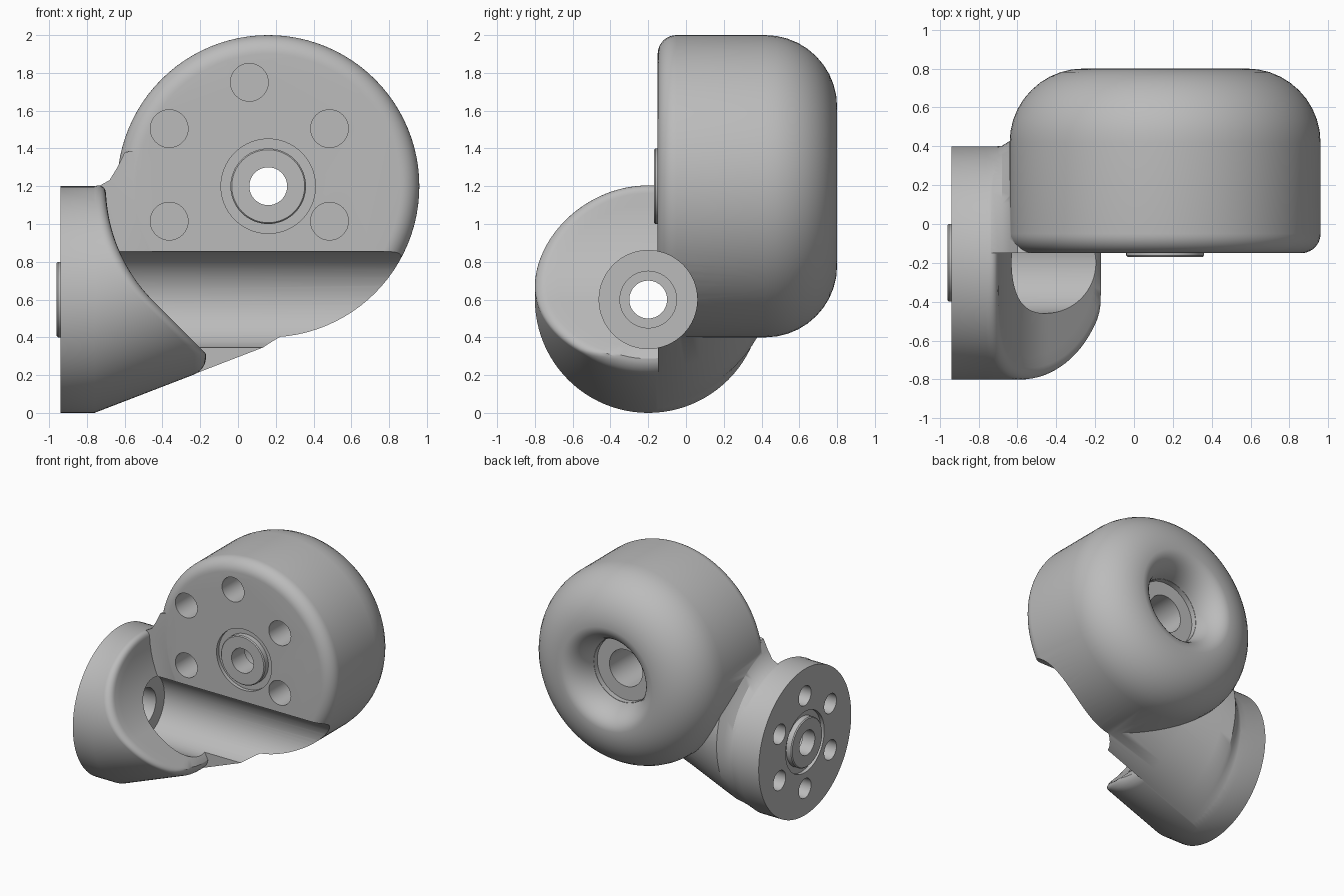
import bpy, bmesh, math

if "Cube" in bpy.data.objects:
    bpy.data.objects.remove(bpy.data.objects["Cube"], do_unlink=True)

metal = bpy.data.materials.new("plain_grey")
metal.use_nodes = True
grey = (0.5, 0.5, 0.5, 1)
metal.diffuse_color = grey
metal.node_tree.nodes["Principled BSDF"].inputs["Base Color"].default_value = grey


def circle(axis, u, v, r, w, n=96):
    """Ring of points around an x or y axis; w is the position along it."""
    pts = []
    for i in range(n):
        a = 2 * math.pi * i / n
        p, q = u + r * math.cos(a), v + r * math.sin(a)
        pts.append((w, p, q) if axis == "x" else (p, w, q))
    return pts


def loft(name, strips, closed=False):
    """Skin each row of matching rings, capped unless the row is closed."""
    bm = bmesh.new()
    for rings in strips:
        vs = [[bm.verts.new(p) for p in ring] for ring in rings]
        n = len(vs[0])
        pairs = list(zip(vs, vs[1:])) + ([(vs[-1], vs[0])] if closed else [])
        for a, b in pairs:
            for i in range(n):
                j = (i + 1) % n
                bm.faces.new((a[i], a[j], b[j], b[i]))
        if not closed:
            bm.faces.new(vs[0])
            bm.faces.new(vs[-1])
    bmesh.ops.recalc_face_normals(bm, faces=bm.faces)
    mesh = bpy.data.meshes.new(name)
    bm.to_mesh(mesh)
    bm.free()
    mesh.materials.append(metal)
    ob = bpy.data.objects.new(name, mesh)
    bpy.context.scene.collection.objects.link(ob)
    return ob


def combine(ob, tool, operation):
    """Bake a boolean into the part and hide the tool."""
    mod = ob.modifiers.new("combine", "BOOLEAN")
    mod.object = tool
    mod.operation = operation
    mod.solver = "EXACT"
    graph = bpy.context.evaluated_depsgraph_get()
    mesh = bpy.data.meshes.new_from_object(ob.evaluated_get(graph))
    ob.modifiers.clear()
    ob.data = mesh
    tool.hide_render = True
    tool.hide_viewport = True


def arc(cr, cy, rr, ry, a0, a1, steps=10):
    out = []
    for i in range(steps + 1):
        a = math.radians(a0 + (a1 - a0) * i / steps)
        out.append((cr + rr * math.cos(a), cy + ry * math.sin(a)))
    return out


# Joint centres: drum turns about y, flange turns about x
DX, DZ = 0.16, 1.2
FY, FZ, FR = -0.2, 0.6, 0.6
FRONT, SIDE = -0.15, -0.94
SLOPE, BEND = 0.385, -0.76

# Drum with rounded rims and a dished back
profile = (arc(0.7, -0.05, 0.1, 0.1, -90, 0)
           + arc(0.42, 0.42, 0.38, 0.38, 0, 90)
           + arc(0.42, 0.55, 0.16, 0.25, 90, 170)[1:])
body = loft("bracket_body", [[circle("y", DX, DZ, r, y) for r, y in profile]])

# Neck behind the drum front, flared where it meets the drum
neck_rings = []
for x, r in ((BEND, 0.595), (-0.68, 0.602), (-0.64, 0.627), (-0.6, 0.66),
             (-0.5, 0.65), (-0.2, 0.61), (0.4, 0.6)):
    neck_rings.append(circle("x", FY, SLOPE * (x - BEND) + r, r, x))
neck = loft("neck_helper", [neck_rings])
trim = loft("neck_trim_cutter", [[
    [(x, y, -1), (x, y, 3), (x, -2, 3), (x, -2, -1)]
    for x, y in ((-2, FRONT + 0.002), (2, FRONT + 0.002))]])
combine(neck, trim, "DIFFERENCE")
combine(body, neck, "UNION")


# Flange hollowed to clear a turning drum, with a rounded inner rim
def clearance(z):
    if z > 0.592:
        return DX - math.sqrt(0.86 ** 2 - (z - DZ) ** 2)
    return min(0.144 - z, -0.17)


def rim_ring(r, back, n=96):
    pts = []
    for i in range(n):
        a = 2 * math.pi * i / n
        x = BEND
        for _ in range(30):
            z = FZ + SLOPE * max(0, x - BEND) + r * math.sin(a)
            x = clearance(z) - back
        pts.append((x, FY + r * math.cos(a), z))
    return pts


rim = 0.06
flange_rings = [circle("x", FY, FZ, FR, SIDE), circle("x", FY, FZ, FR, BEND)]
for i in range(7):
    a = math.radians(15 * i)
    flange_rings.append(rim_ring(FR - rim * (1 - math.cos(a)), rim * (1 - math.sin(a))))
flange_rings += [rim_ring(r, 0) for r in (0.48, 0.41, 0.34, 0.27, 0.2, 0.1)]
combine(body, loft("flange_helper", [flange_rings]), "UNION")

# Stepped bores with boss recesses
flange_bore = ((0.25, -1.3), (0.25, -0.91), (0.1, -0.91), (0.1, -0.85),
               (0.15, -0.85), (0.15, -0.71), (0.26, -0.71), (0.26, 1.5))
drum_bore = ((0.25, -0.4), (0.25, -0.12), (0.1, -0.12), (0.1, 0),
             (0.15, 0), (0.15, 0.55), (0.26, 0.55), (0.26, 0.7))
drills = [[circle("x", FY, FZ, r, x, 64) for r, x in flange_bore],
          [circle("y", DX, DZ, r, y, 64) for r, y in drum_bore]]

# Bolt circles; the lowest drum position falls in the pocket
for k in range(6):
    a = math.radians(90 + 60 * k)
    c, s = math.cos(a), math.sin(a)
    drills.append([circle("x", FY + 0.38 * c, FZ + 0.38 * s, 0.08, x, 32)
                   for x in (-1.25, SIDE + 0.2)])
    if k != 3:
        drills.append([circle("y", 0.06 + 0.49 * c, 1.26 + 0.49 * s, 0.1, y, 32)
                       for y in (-0.35, FRONT + 0.3)])
combine(body, loft("bore_cutter", drills), "DIFFERENCE")


# Raised hollow bosses
def boss(name, axis, u, v, face):
    steps = ((0.1, 0.03), (0.2, 0.03), (0.2, -0.012), (0.193, -0.02), (0.1, -0.02))
    return loft(name, [[circle(axis, u, v, r, face + d, 64) for r, d in steps]], closed=True)


parts = [body, boss("drum_boss", "y", DX, DZ, FRONT), boss("flange_boss", "x", FY, FZ, SIDE)]
for ob in parts:
    for other in bpy.context.view_layer.objects:
        other.select_set(False)
    ob.select_set(True)
    bpy.context.view_layer.objects.active = ob
    bpy.ops.object.shade_smooth_by_angle(angle=math.radians(30))
